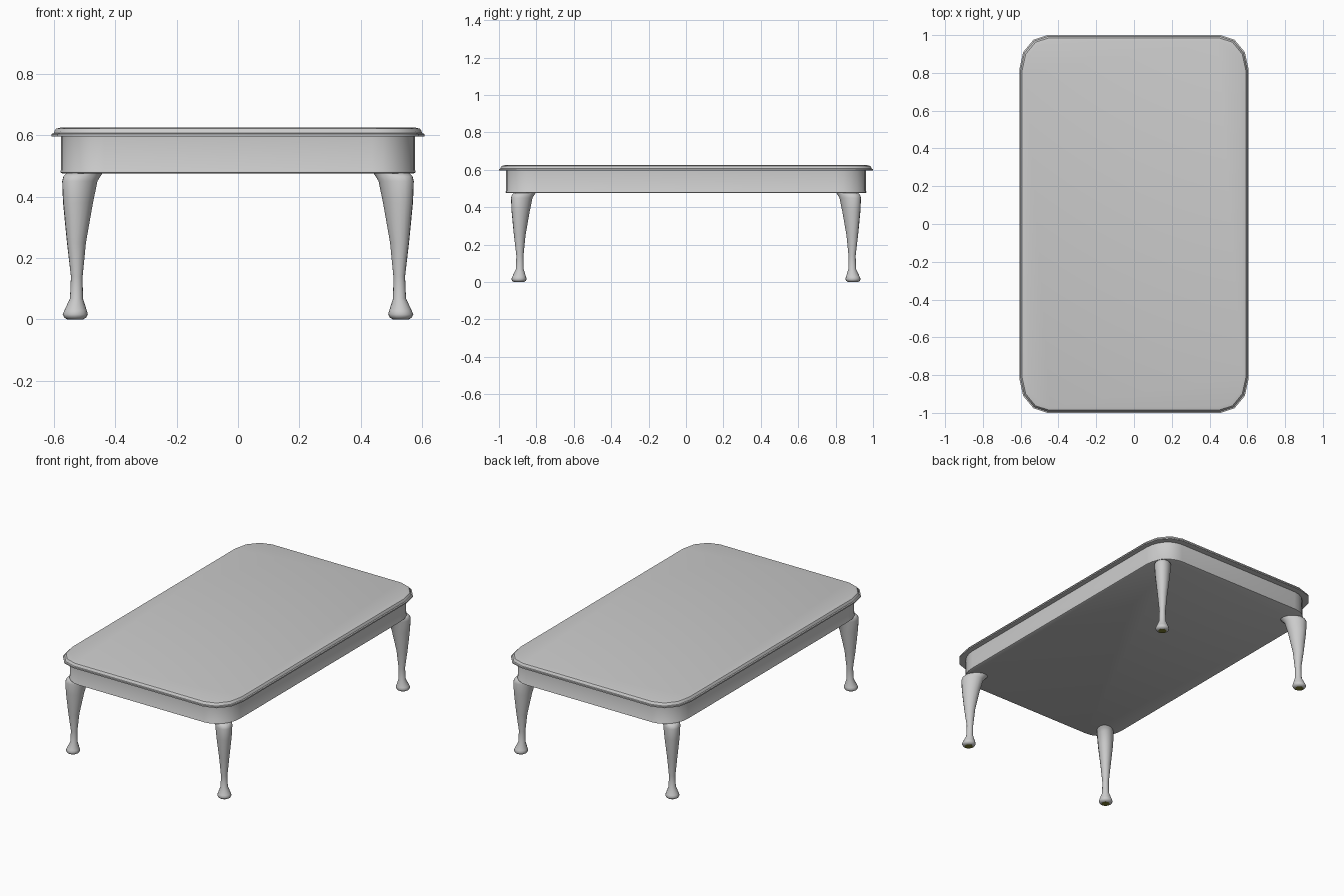
import bpy, bmesh
from math import sin, cos, pi, radians, sqrt

if "Cube" in bpy.data.objects:
    bpy.data.objects.remove(bpy.data.objects["Cube"])


def loft(name, rings, angle=35):
    """Skin a stack of equal-length vertex rings and cap both ends."""
    bm = bmesh.new()
    loops = [[bm.verts.new(p) for p in ring] for ring in rings]
    n = len(loops[0])
    for a, b in zip(loops, loops[1:]):
        for i in range(n):
            j = (i + 1) % n
            bm.faces.new((a[i], a[j], b[j], b[i]))
    bm.faces.new(loops[0][::-1])
    bm.faces.new(loops[-1])
    bmesh.ops.recalc_face_normals(bm, faces=bm.faces)
    mesh = bpy.data.meshes.new(name)
    bm.to_mesh(mesh)
    bm.free()
    obj = bpy.data.objects.new(name, mesh)
    bpy.context.collection.objects.link(obj)
    bpy.ops.object.select_all(action='DESELECT')
    obj.select_set(True)
    bpy.context.view_layer.objects.active = obj
    bpy.ops.object.shade_smooth_by_angle(angle=radians(angle))
    return obj


def rounded_rect(hx, hy, rx, ry, z, segs):
    """Rectangle outline with elliptical corners."""
    pts = []
    for q, (sx, sy) in enumerate([(1, 1), (-1, 1), (-1, -1), (1, -1)]):
        for i in range(segs + 1):
            t = (q + i / segs) * pi / 2
            pts.append((sx * (hx - rx) + rx * cos(t),
                        sy * (hy - ry) + ry * sin(t), z))
    return pts


# Table top with a stepped moulded edge: (inset, z)
edge = [(0.0, 0.596), (0.0, 0.604), (0.007, 0.606), (0.010, 0.614),
        (0.015, 0.621), (0.032, 0.625)]
loft("table_top", [rounded_rect(0.607 - d, 1.0 - d, 0.15 - d * 0.6, 0.18 - d * 0.6, z, 3)
                   for d, z in edge])

# Apron with a small bead along its lower edge: (outset, z)
apron = [(-0.004, 0.475), (0.002, 0.478), (0.002, 0.483), (0.0, 0.487), (0.0, 0.597)]
loft("apron", [rounded_rect(0.576 + d, 0.962 + d, 0.14, 0.16, z, 6) for d, z in apron])

# Cabriole leg profile: (z, centre x, half width on axes, width ratio across the diagonal)
profile = [(0.0, 0.530, 0.026, 1.0), (0.006, 0.530, 0.036, 1.0), (0.016, 0.530, 0.041, 1.0),
           (0.028, 0.529, 0.037, 1.0), (0.068, 0.526, 0.021, 1.0), (0.14, 0.525, 0.019, 1.0),
           (0.25, 0.526, 0.031, 0.95), (0.38, 0.521, 0.049, 0.9), (0.45, 0.515, 0.058, 0.85),
           (0.466, 0.508, 0.061, 0.82), (0.477, 0.499, 0.060, 0.8)]
SIDES = 16


def leg_ring(z, c, h, ratio, sx, sy):
    b = h * ratio
    a = sqrt(2 * h * h - b * b)
    ring = []
    for i in range(SIDES):
        t = 2 * pi * i / SIDES
        u, v = a * cos(t) / sqrt(2), b * sin(t) / sqrt(2)
        ring.append((sx * (c + u - v), sy * (c + 0.363 + u + v), z))
    return ring


# Olive felt under the feet
felt = bpy.data.materials.new("felt")
felt.diffuse_color = (0.2, 0.2, 0.03, 1)
felt.use_nodes = True
felt.node_tree.nodes["Principled BSDF"].inputs["Base Color"].default_value = felt.diffuse_color

for side, sx in (("left", -1), ("right", 1)):
    for end, sy in (("front", -1), ("back", 1)):
        loft(f"{end}_{side}_leg", [leg_ring(*p, sx, sy) for p in profile], 60)
        pad = loft(f"{end}_{side}_foot_pad",
                   [leg_ring(z, 0.530, 0.024, 1.0, sx, sy) for z in (-0.001, 0.002)])
        pad.location.z = 0.0005
        pad.data.materials.append(felt)
